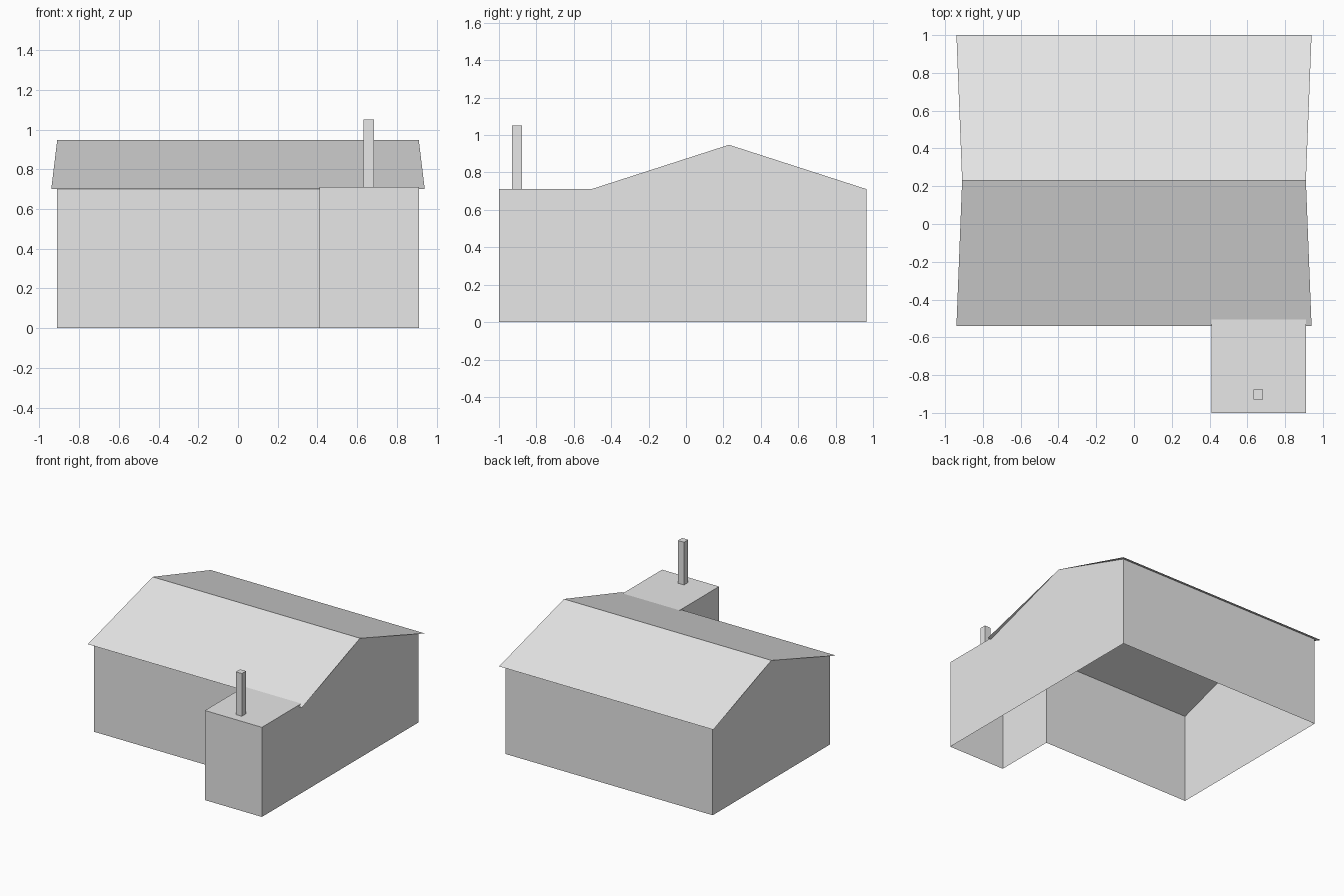
import bpy

cube = bpy.data.objects.get("Cube")
if cube:
    bpy.data.objects.remove(cube, do_unlink=True)

# Single plain grey
GREY = (0.8, 0.8, 0.8, 1)
mat = bpy.data.materials.new("plain grey")
mat.use_nodes = True
mat.diffuse_color = GREY
mat.node_tree.nodes["Principled BSDF"].inputs["Base Color"].default_value = GREY

# Main dimensions
HALF = 0.91                          # half width of the walls
FRONT, RIDGE_Y, BACK = -0.505, 0.23, 0.965
WALL_Z, RIDGE_Z = 0.711, 0.948
EAVE_HALF, EAVE_RUN, EAVE_Z = 0.94, 0.77, 0.70
ANNEX_X, ANNEX_Y = 0.41, -1.0


def build(name, faces):
    """Make an object from polygons given as lists of points."""
    verts = []
    index = {}
    polys = []
    for face in faces:
        for p in face:
            if p not in index:
                index[p] = len(verts)
                verts.append(p)
        polys.append([index[p] for p in face])
    mesh = bpy.data.meshes.new(name)
    mesh.from_pydata(verts, [], polys)
    mesh.materials.append(mat)
    obj = bpy.data.objects.new(name, mesh)
    bpy.context.collection.objects.link(obj)
    return obj


def wall(a, b):
    """Upright wall panel between two plan points, facing right of a to b."""
    return [(*a, 0), (*b, 0), (*b, WALL_Z), (*a, WALL_Z)]


def gable(x, front):
    """End wall with a peaked top, reaching forward to the given y."""
    outline = [(front, 0), (BACK, 0), (BACK, WALL_Z), (RIDGE_Y, RIDGE_Z), (FRONT, WALL_Z)]
    if front < FRONT:
        outline.append((front, WALL_Z))
    else:
        outline[-1] = (front, WALL_Z)
    if x < 0:
        outline.reverse()
    return [(x, y, z) for y, z in outline]


# Hollow walls, open below and open between hall and annex
plan = [(-HALF, FRONT), (ANNEX_X, FRONT), (ANNEX_X, ANNEX_Y), (HALF, ANNEX_Y)]
panels = [wall(a, b) for a, b in zip(plan, plan[1:])]
panels.append(wall((HALF, BACK), (-HALF, BACK)))
build("walls", panels + [gable(HALF, ANNEX_Y), gable(-HALF, FRONT)])

# Flat annex roof
build("annex_roof", [[(x, y, WALL_Z) for x, y in (
    (ANNEX_X, ANNEX_Y), (HALF, ANNEX_Y), (HALF, FRONT), (ANNEX_X, FRONT))]])

# Thin sheet roof, flaring out from ridge to eaves
slopes = []
for side in (-1, 1):
    y = RIDGE_Y + side * EAVE_RUN
    slopes.append([(side * EAVE_HALF, y, EAVE_Z), (-side * EAVE_HALF, y, EAVE_Z),
                   (-side * HALF, RIDGE_Y, RIDGE_Z), (side * HALF, RIDGE_Y, RIDGE_Z)])
for slope in slopes:
    slope.reverse()
build("main_roof", slopes)

# Chimney on the annex
bpy.ops.mesh.primitive_cube_add(size=1, location=(0.658, -0.903, (WALL_Z + 1.05) / 2))
chimney = bpy.context.object
chimney.name = "chimney"
chimney.scale = (0.052, 0.052, 1.05 - WALL_Z)
chimney.data.materials.append(mat)
